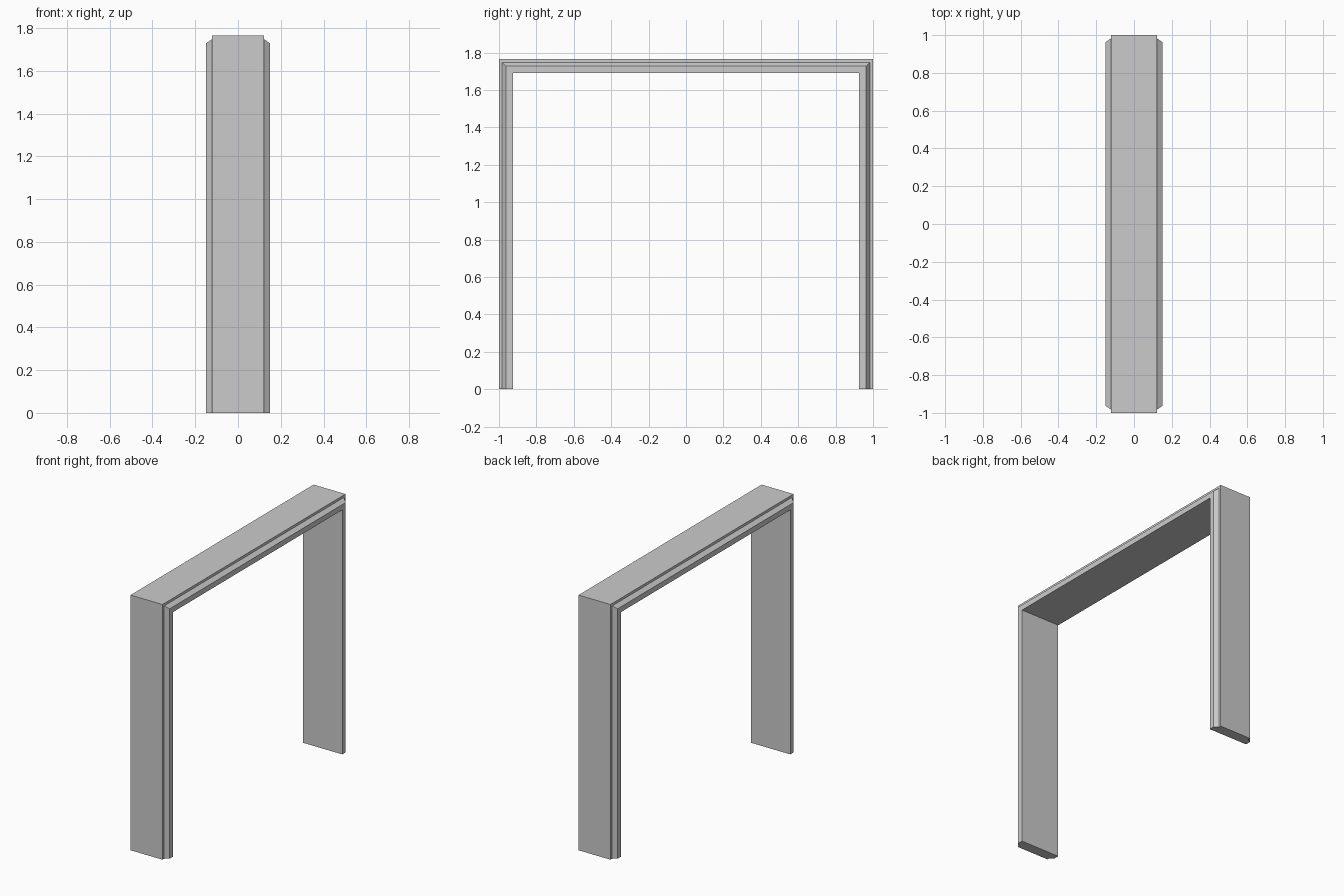
import bpy, bmesh

if "Cube" in bpy.data.objects:
    bpy.data.objects.remove(bpy.data.objects["Cube"])

HALF_WIDTH, HEIGHT = 1.0, 1.765

# Cross-section of the jamb: (x, inset from the outer face)
half = [(0.122, 0.0), (0.122, 0.017), (0.15, 0.037), (0.15, 0.074)]
profile = half + [(-x, d) for x, d in reversed(half)]

# Path stations of the door frame: left foot, two mitred corners, right foot
stations = [(-1, False), (-1, True), (1, True), (1, False)]

bm = bmesh.new()
rings = []
for side, top in stations:
    rings.append([bm.verts.new((x, side * (HALF_WIDTH - d), HEIGHT - d if top else 0))
                  for x, d in profile])

# Skin between neighbouring stations, then cap the feet
n = len(profile)
for a, b in zip(rings, rings[1:]):
    for i in range(n):
        j = (i + 1) % n
        bm.faces.new((a[i], a[j], b[j], b[i]))
bm.faces.new(rings[0])
bm.faces.new(rings[-1])
bmesh.ops.recalc_face_normals(bm, faces=bm.faces)

mesh = bpy.data.meshes.new("door_frame")
bm.to_mesh(mesh)
bm.free()
frame = bpy.data.objects.new("door_frame", mesh)
bpy.context.collection.objects.link(frame)
